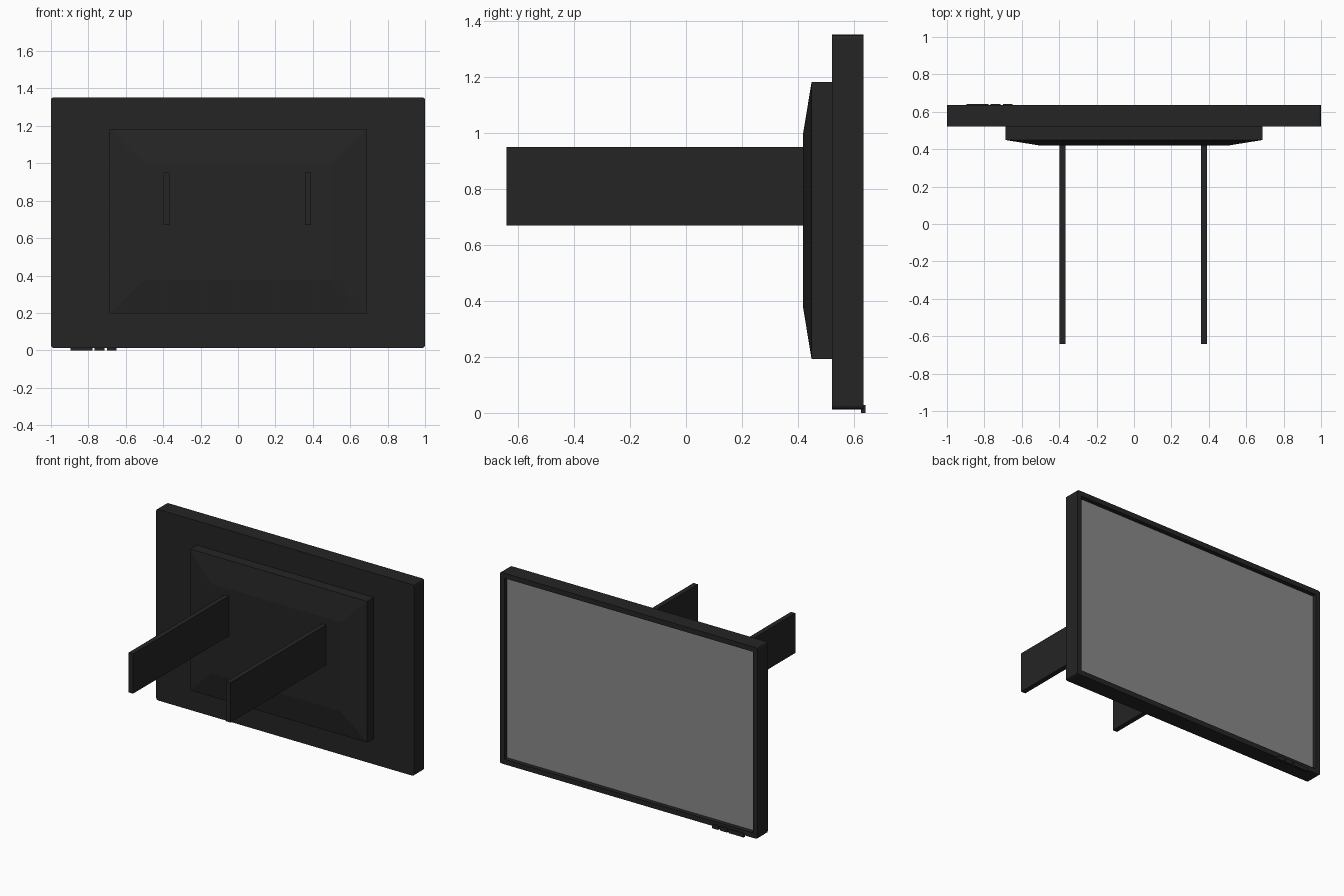
import bpy, bmesh
from mathutils import Vector

cube = bpy.data.objects.get("Cube")
if cube:
    bpy.data.objects.remove(cube, do_unlink=True)


def material(name, value):
    m = bpy.data.materials.new(name)
    m.use_nodes = True
    colour = (value, value, value, 1)
    m.diffuse_color = colour
    m.node_tree.nodes["Principled BSDF"].inputs["Base Color"].default_value = colour
    return m


black = material("black plastic", 0.018)
grey = material("screen grey", 0.25)


def box_mesh(lo, hi):
    lo, hi = Vector(lo), Vector(hi)
    bm = bmesh.new()
    bmesh.ops.create_cube(bm, size=1)
    for v in bm.verts:
        v.co = (lo + hi) / 2 + v.co * (hi - lo)
    return bm


def face_towards(bm, y):
    bm.normal_update()
    return next(f for f in bm.faces if f.normal.y * y > 0.9)


def finish(name, bm, *mats):
    bmesh.ops.recalc_face_normals(bm, faces=bm.faces)
    me = bpy.data.meshes.new(name)
    bm.to_mesh(me)
    bm.free()
    for m in mats:
        me.materials.append(m)
    ob = bpy.data.objects.new(name, me)
    bpy.context.collection.objects.link(ob)
    return ob


# Display frame with a recessed screen and softened corners
bm = box_mesh((-1, 0.522, 0.013), (1, 0.635, 1.353))
corners = [e for e in bm.edges
           if abs((e.verts[0].co - e.verts[1].co).normalized().y) > 0.9]
screen = face_towards(bm, 1)
bmesh.ops.inset_region(bm, faces=[screen], thickness=0.05)
bmesh.ops.inset_region(bm, faces=[screen], thickness=0, depth=0)
for v in screen.verts:
    v.co.y -= 0.03
screen.material_index = 1
bmesh.ops.bevel(bm, geom=corners, offset=0.014, segments=2, profile=0.5,
                affect='EDGES')
finish("display_frame", bm, black, grey)

# Rear housing: a box whose outer face tapers to a smaller panel
bm = box_mesh((-0.687, 0.449, 0.193), (0.687, 0.524, 1.183))
panel = face_towards(bm, -1)
verts = bmesh.ops.extrude_discrete_faces(bm, faces=[panel])["faces"][0].verts
for v in verts:
    v.co.x = 0.5 if v.co.x > 0 else -0.5
    v.co.y = 0.419
    v.co.z = 1.0 if v.co.z > 0.7 else 0.375
finish("rear_housing", bm, black)

# Two flat mounting arms
for side, x in (("right", -0.382), ("left", 0.374)):
    finish(side + "_mounting_arm",
           box_mesh((x - 0.017, -0.642, 0.671), (x + 0.017, 0.425, 0.95)), black)

# Control buttons under the screen
for name, x0, x1 in (("wide", -0.896, -0.778), ("middle", -0.767, -0.714),
                     ("end", -0.7, -0.65)):
    finish(name + "_button", box_mesh((x0, 0.625, 0), (x1, 0.642, 0.028)), black)
